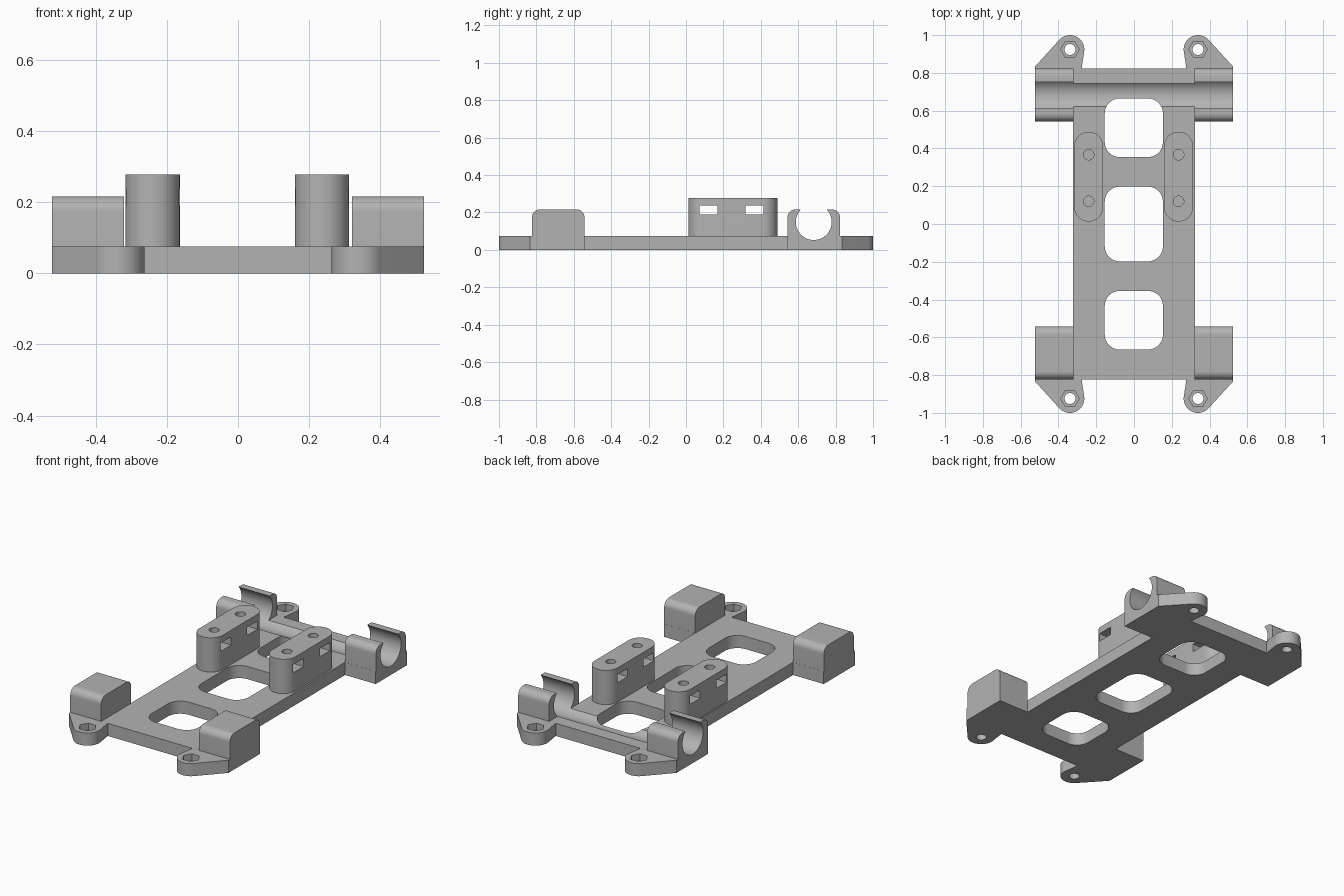
import bpy, bmesh
from math import sin, cos, pi, radians
from mathutils import Matrix, Vector

if "Cube" in bpy.data.objects:
    bpy.data.objects.remove(bpy.data.objects["Cube"], do_unlink=True)

GREY = (0.45, 0.45, 0.45, 1)
plastic = bpy.data.materials.new("grey plastic")
plastic.use_nodes = True
plastic.diffuse_color = GREY
plastic.node_tree.nodes["Principled BSDF"].inputs["Base Color"].default_value = GREY

BASE_TOP = 0.075
# Turns (a, b, c) into (x=c, y=a, z=b), so a profile in the y-z plane runs along x
ALONG_X = Matrix(((0, 0, 1, 0), (1, 0, 0, 0), (0, 1, 0, 0), (0, 0, 0, 1)))


def arc(cx, cy, r, start, end, n):
    """Points on an arc, angles in degrees."""
    angles = [radians(start + (end - start) * i / n) for i in range(n + 1)]
    return [(cx + r * cos(a), cy + r * sin(a)) for a in angles]


def circle(cx, cy, r, n=64):
    return arc(cx, cy, r, 0, 360, n)[:-1]


def round_rect(x0, x1, y0, y1, r):
    corners = [(x1 - r, y1 - r), (x0 + r, y1 - r), (x0 + r, y0 + r), (x1 - r, y0 + r)]
    return [p for i, (x, y) in enumerate(corners)
            for p in arc(x, y, r, 90 * i, 90 * i + 90, 12)]


def prism(name, profile, low, high, along_x=False):
    """Extrude a closed profile along z, or along x."""
    bm = bmesh.new()
    base = bm.faces.new([bm.verts.new((x, y, low)) for x, y in profile])
    ext = bmesh.ops.extrude_face_region(bm, geom=[base])
    moved = [v for v in ext["geom"] if isinstance(v, bmesh.types.BMVert)]
    bmesh.ops.translate(bm, verts=moved, vec=Vector((0, 0, high - low)))
    bmesh.ops.remove_doubles(bm, verts=bm.verts, dist=1e-5)
    if along_x:
        bm.transform(ALONG_X)
    bmesh.ops.recalc_face_normals(bm, faces=bm.faces)
    mesh = bpy.data.meshes.new(name)
    bm.to_mesh(mesh)
    bm.free()
    mesh.materials.append(plastic)
    obj = bpy.data.objects.new(name, mesh)
    bpy.context.collection.objects.link(obj)
    return obj


def finish(obj, cutters):
    """Subtract the cutters, bake the result and shade it."""
    for c in cutters:
        c.hide_render = True
        mod = obj.modifiers.new("cut", 'BOOLEAN')
        mod.operation, mod.solver, mod.object = 'DIFFERENCE', 'EXACT', c
    graph = bpy.context.evaluated_depsgraph_get()
    mesh = bpy.data.meshes.new_from_object(obj.evaluated_get(graph))
    obj.modifiers.clear()
    obj.data = mesh
    for c in cutters:
        bpy.data.objects.remove(c, do_unlink=True)
    for p in mesh.polygons:
        p.use_smooth = True
    mesh.set_sharp_from_angle(angle=radians(25))


# Rod channel, shared by the base and the clamps
ROD_Y, ROD_Z, ROD_R = 0.683, 0.149, 0.096


def rod(side):
    return prism("rod_cutter", circle(side * ROD_Y, ROD_Z, ROD_R, 80), -0.7, 0.7, True)


# Base frame: quarter outline with clamp foot and rounded ear, mirrored twice
EAR_X, EAR_Y = 0.339, 0.924
quarter = [(0.322, 0.542), (0.523, 0.542), (0.523, 0.835)]
quarter += arc(EAR_X, EAR_Y, 0.076, 43, 190, 28) + [(0.277, 0.823)]
half = quarter + [(-x, y) for x, y in reversed(quarter)]
outline = half + [(x, -y) for x, y in reversed(half)]
base = prism("base_frame", outline, 0, BASE_TOP)

# Windows, rod channels, screw holes and hexagonal nut pockets
cutters = [prism("window_cutter", round_rect(-0.155, 0.153, y0, y1, 0.08), -0.1, 0.2)
           for y0, y1 in ((0.354, 0.665), (-0.198, 0.198), (-0.665, -0.354))]
for sy in (-1, 1):
    cutters.append(rod(sy))
    for sx in (-1, 1):
        cutters.append(prism("screw_cutter", circle(sx * EAR_X, sy * EAR_Y, 0.029, 32), -0.1, 0.2))
        cutters.append(prism("nut_cutter", circle(sx * EAR_X, sy * EAR_Y, 0.049, 6), 0.035, 0.2))
finish(base, cutters)

# Four open rod clamps with rounded shoulders
CLAMP_TOP, HALF, ROUND = 0.216, 0.1405, 0.042
for sy, end in ((-1, "front"), (1, "back")):
    y, z = sy * ROD_Y, CLAMP_TOP - ROUND
    profile = [(y - HALF, BASE_TOP), (y + HALF, BASE_TOP)]
    profile += arc(y + HALF - ROUND, z, ROUND, 0, 90, 10)
    profile += arc(y - HALF + ROUND, z, ROUND, 90, 180, 10)
    for sx, side in ((-1, "right"), (1, "left")):
        x0, x1 = sorted((sx * 0.32, sx * 0.523))
        finish(prism(f"{end}_{side}_rod_clamp", profile, x0, x1, True), [rod(sy)])

# Two rounded mounting posts with screw holes and nut slots
POST_R, Y0, Y1 = 0.0765, 0.013, 0.488
for x, side in ((-0.24, "right"), (0.236, "left")):
    profile = arc(x, Y1 - POST_R, POST_R, 0, 180, 32) + arc(x, Y0 + POST_R, POST_R, 180, 360, 32)
    post = prism(f"{side}_mounting_post", profile, BASE_TOP, 0.278)
    cutters = []
    for y in (0.12, 0.367):
        cutters.append(prism("hole_cutter", circle(x, y, 0.028, 32), 0.12, 0.4))
        slot = [(y - 0.048, 0.19), (y + 0.048, 0.19), (y + 0.048, 0.238), (y - 0.048, 0.238)]
        cutters.append(prism("slot_cutter", slot, x - 0.2, x + 0.2, True))
    finish(post, cutters)
